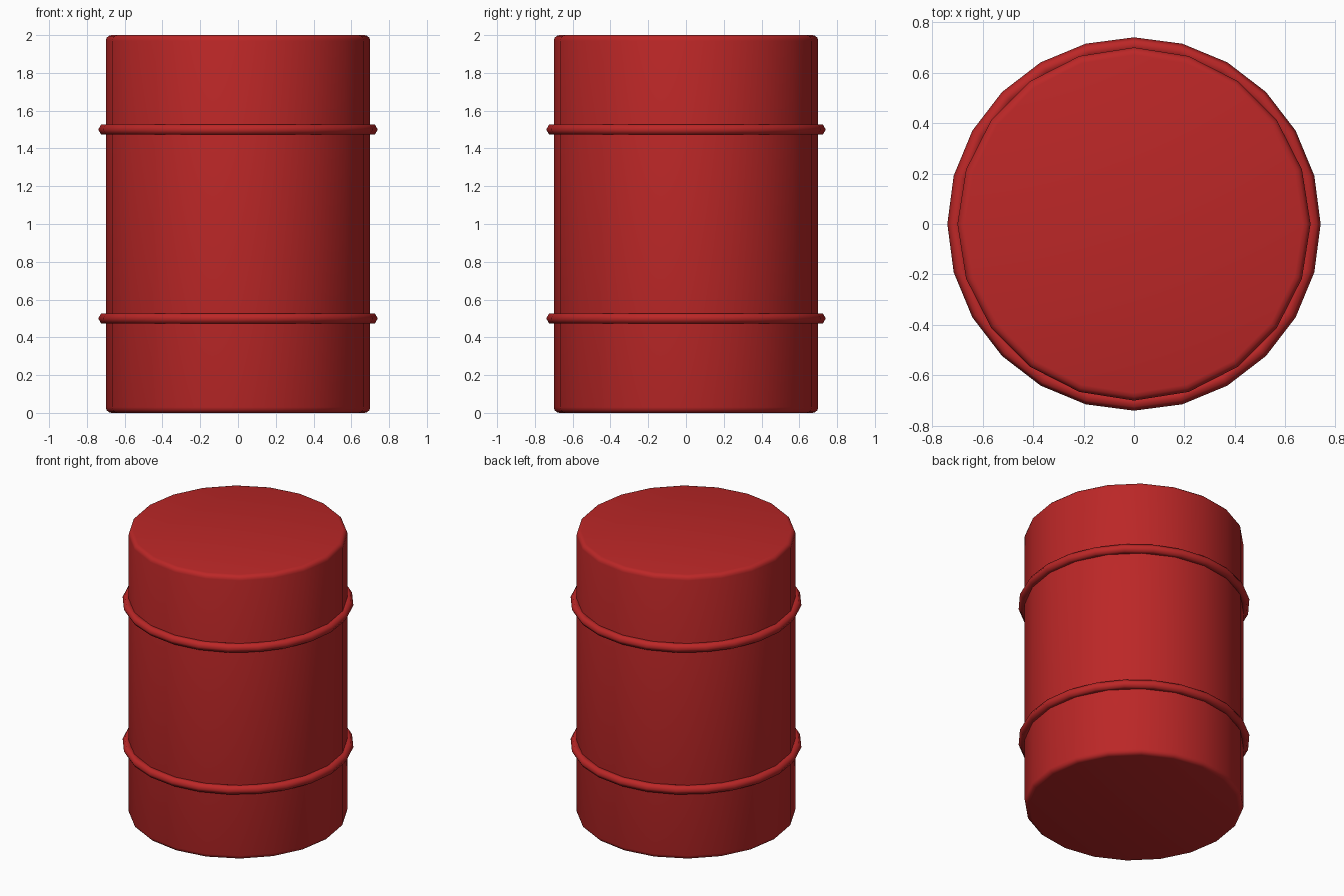
import bpy, math

if "Cube" in bpy.data.objects:
    bpy.data.objects.remove(bpy.data.objects["Cube"])

red = bpy.data.materials.new("barrel red")
red.diffuse_color = (0.5, 0.02, 0.02, 1)
red.use_nodes = True
red.node_tree.nodes["Principled BSDF"].inputs["Base Color"].default_value = red.diffuse_color


def finish(obj, name, angle):
    obj.name = name
    obj.data.materials.append(red)
    bpy.ops.object.shade_smooth_by_angle(angle=math.radians(angle))


# Drum body: 20-sided cylinder with rounded rims at both ends
bpy.ops.mesh.primitive_cylinder_add(vertices=20, radius=0.7, depth=2, location=(0, 0, 1))
body = bpy.context.object
bevel = body.modifiers.new("rounded_rims", 'BEVEL')
bevel.width = 0.03
bevel.segments = 3
bevel.limit_method = 'ANGLE'
bevel.angle_limit = math.radians(60)
bpy.ops.object.modifier_apply(modifier=bevel.name)
finish(body, "drum_body", 40)

# Two raised hoops
for name, z in (("lower_hoop", 0.5), ("upper_hoop", 1.5)):
    bpy.ops.mesh.primitive_torus_add(major_radius=0.709, minor_radius=0.031,
                                     major_segments=24, minor_segments=6,
                                     location=(0, 0, z))
    finish(bpy.context.object, name, 70)
